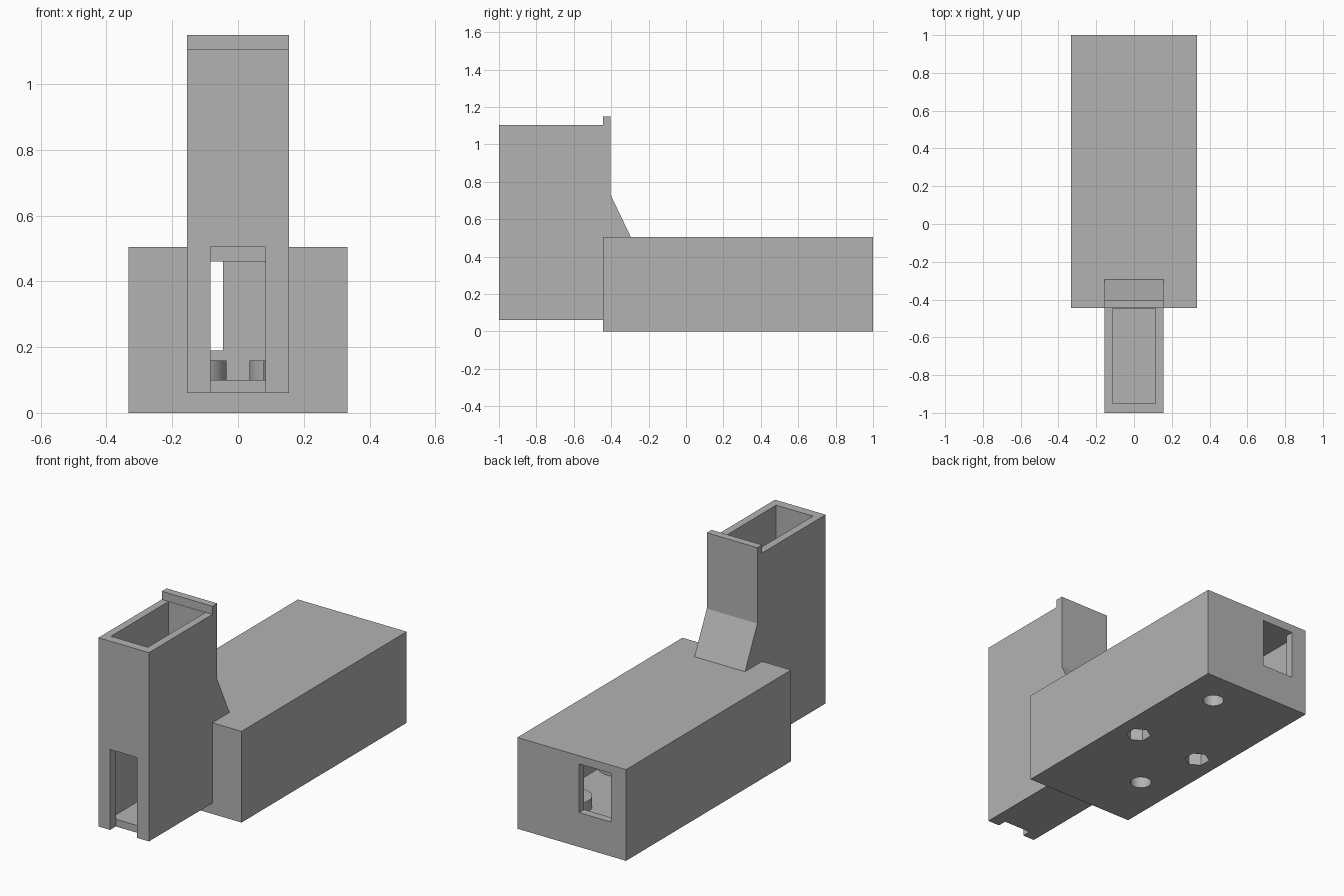
import bpy, bmesh, math
from mathutils import Matrix, Vector

cube = bpy.data.objects.get("Cube")
if cube:
    bpy.data.objects.remove(cube, do_unlink=True)

grey = bpy.data.materials.new("plain_grey")
grey.use_nodes = True
grey.diffuse_color = (0.45, 0.45, 0.45, 1)
grey.node_tree.nodes["Principled BSDF"].inputs["Base Color"].default_value = (0.45, 0.45, 0.45, 1)


def add_object(name, bm):
    bmesh.ops.recalc_face_normals(bm, faces=bm.faces)
    mesh = bpy.data.meshes.new(name)
    bm.to_mesh(mesh)
    bm.free()
    mesh.materials.append(grey)
    obj = bpy.data.objects.new(name, mesh)
    bpy.context.collection.objects.link(obj)
    return obj


def box(name, x, y, z):
    """Box from (min, max) pairs."""
    bm = bmesh.new()
    size = Vector((x[1] - x[0], y[1] - y[0], z[1] - z[0]))
    centre = Vector((sum(x), sum(y), sum(z))) / 2
    bmesh.ops.create_cube(bm, size=1, matrix=Matrix.Translation(centre) @ Matrix.Diagonal(size).to_4x4())
    return add_object(name, bm)


def prism(name, x, y, radius, z, sides):
    """Upright cylinder or hexagon."""
    bm = bmesh.new()
    bmesh.ops.create_cone(bm, cap_ends=True, segments=sides, radius1=radius, radius2=radius,
                          depth=z[1] - z[0], matrix=Matrix.Translation((x, y, sum(z) / 2)))
    return add_object(name, bm)


def side_profile(name, points, half_width):
    """Extrude a (y, z) outline across x."""
    bm = bmesh.new()
    face = bm.faces.new([bm.verts.new((-half_width, y, z)) for y, z in points])
    new = bmesh.ops.extrude_face_region(bm, geom=[face])["geom"]
    verts = [v for v in new if isinstance(v, bmesh.types.BMVert)]
    bmesh.ops.translate(bm, verts=verts, vec=(2 * half_width, 0, 0))
    return add_object(name, bm)


def combine(target, tool, operation):
    tool.hide_render = True
    mod = target.modifiers.new(tool.name, "BOOLEAN")
    mod.operation, mod.solver, mod.object = operation, "EXACT", tool
    bpy.context.view_layer.objects.active = target
    bpy.ops.object.modifier_apply(modifier=mod.name)
    bpy.data.objects.remove(tool, do_unlink=True)


# Long base joined to the upright chute with its rear lip and sloped brace
housing = box("dispenser_housing", (-0.333, 0.333), (-0.445, 1), (0, 0.505))
chute = side_profile("chute", [(-1, 0.06), (-0.42, 0.06), (-0.42, 0.48), (-0.295, 0.48), (-0.295, 0.505),
                               (-0.403, 0.73), (-0.403, 1.15), (-0.445, 1.15), (-0.445, 1.105),
                               (-1, 1.105)], 0.155)
combine(housing, chute, "UNION")

# Chamber, vertical shaft, passage between them, front slot and rear window
cuts = [
    ("chamber", (-0.285, 0.285), (-0.4, 0.955), (0.1, 0.46)),
    ("shaft", (-0.113, 0.113), (-0.95, -0.447), (0.1, 1.3)),
    ("passage", (-0.113, 0.113), (-0.5, -0.35), (0.1, 0.46)),
    ("front_slot", (-0.083, 0.083), (-1.1, -0.95), (0.0, 0.505)),
    ("rear_window", (-0.24, -0.045), (0.9, 1.1), (0.19, 0.46)),
]
for cut in cuts:
    combine(housing, box(*cut), "DIFFERENCE")

# Bosses on the chamber floor with round and hexagonal sockets below
mounts = [(0.13, 0.8, 0.095, 0.055, 32), (-0.13, -0.1, 0.095, 0.055, 32),
          (0.2, 0.274, 0.123, 0.065, 6), (-0.2, 0.274, 0.123, 0.065, 6)]
for x, y, boss_radius, socket_radius, sides in mounts:
    combine(housing, prism("boss", x, y, boss_radius, (0.05, 0.16), 48), "UNION")
    combine(housing, prism("socket", x, y, socket_radius, (-0.1, 0.11), sides), "DIFFERENCE")

bpy.ops.object.select_all(action="DESELECT")
housing.select_set(True)
bpy.context.view_layer.objects.active = housing
bpy.ops.object.shade_smooth_by_angle(angle=math.radians(20))
